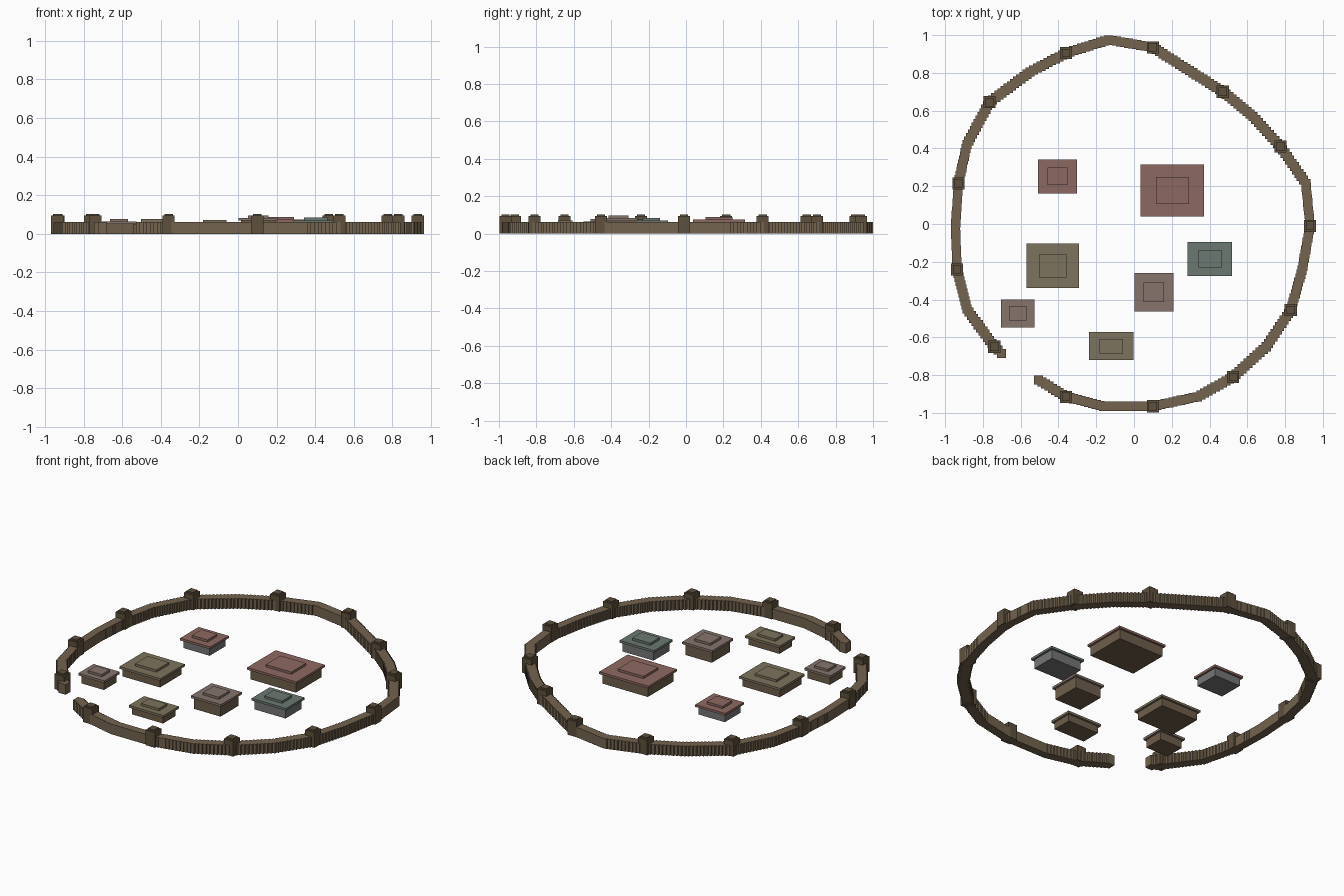
import bpy, bmesh
from mathutils import Vector, Matrix

if "Cube" in bpy.data.objects:
    bpy.data.objects.remove(bpy.data.objects["Cube"])


def material(name, rgb):
    m = bpy.data.materials.new(name)
    m.diffuse_color = (*[c ** 2.2 for c in rgb], 1)
    m.use_nodes = True
    m.node_tree.nodes["Principled BSDF"].inputs["Base Color"].default_value = m.diffuse_color
    return m


def add_box(bm, x, y, z0, z1, w, d):
    mat = Matrix.Translation((x, y, (z0 + z1) / 2)) @ Matrix.Diagonal((w, d, z1 - z0, 1))
    bmesh.ops.create_cube(bm, size=1, matrix=mat)


def boxes(name, specs, mat):
    bm = bmesh.new()
    for s in specs:
        add_box(bm, *s)
    me = bpy.data.meshes.new(name)
    bm.to_mesh(me)
    bm.free()
    me.materials.append(mat)
    ob = bpy.data.objects.new(name, me)
    bpy.context.collection.objects.link(ob)
    return ob


wood = material("palisade_wood", (0.45, 0.39, 0.31))
dark = material("tower_wood", (0.37, 0.32, 0.25))
timber = material("timber_walls", (0.43, 0.37, 0.30))
stone = material("stone_walls", (0.46, 0.46, 0.46))
red = material("red_roof", (0.55, 0.41, 0.38))
olive = material("olive_roof", (0.49, 0.45, 0.365))
green = material("green_roof", (0.42, 0.47, 0.44))
mauve = material("mauve_roof", (0.52, 0.45, 0.42))

# Palisade path, gate end to gate end; third value marks a tower
path = [(-.505, -.825, 0), (-.36, -.915, 1), (-.16, -.965, 0), (.10, -.965, 1),
        (.335, -.915, 0), (.525, -.81, 1), (.70, -.65, 0), (.83, -.455, 1),
        (.89, -.245, 0), (.932, -.01, 1), (.91, .215, 0), (.775, .41, 1),
        (.63, .57, 0), (.47, .70, 1), (.10, .935, 1), (-.135, .975, 0),
        (-.36, .905, 1), (-.55, .805, 0), (-.765, .645, 1), (-.885, .42, 0),
        (-.93, .215, 1), (-.945, -.015, 0), (-.937, -.24, 1), (-.885, -.45, 0),
        (-.74, -.65, 1), (-.702, -.685, 0)]

# Palisade of closely spaced square posts
posts = []
for a, b in zip(path, path[1:]):
    p, q = Vector(a[:2]), Vector(b[:2])
    n = max(1, round((q - p).length / 0.021))
    for i in range(n):
        c = p.lerp(q, i / n)
        posts.append((c.x, c.y, 0, .062, .048, .048))
posts.append((*path[-1][:2], 0, .062, .048, .048))
boxes("palisade_wall", posts, wood)

# Watch towers with small caps
towers = [p[:2] for p in path if p[2]]
boxes("watch_towers", [(x, y, 0, .094, .064, .064) for x, y in towers], dark)
boxes("tower_caps", [(x, y, .094, .103, .044, .044) for x, y in towers], dark)

# Houses: centre, roof size, total height, wall and roof materials
houses = [
    ("north_west_house", -.405, .252, .205, .18, .076, stone, red),
    ("great_hall", .203, .177, .335, .277, .088, timber, red),
    ("west_house", -.43, -.222, .28, .236, .076, timber, olive),
    ("east_house", .402, -.185, .235, .178, .084, stone, green),
    ("centre_house", .105, -.361, .206, .202, .096, timber, mauve),
    ("gate_house", -.616, -.473, .178, .148, .078, timber, mauve),
    ("south_house", -.121, -.646, .237, .148, .071, timber, olive),
]
for name, x, y, w, d, h, wall, roof in houses:
    boxes(name + "_walls", [(x, y, 0, h - .028, w - .025, d - .025)], wall)
    boxes(name + "_roof", [(x, y, h - .028, h - .014, w, d)], roof)
    boxes(name + "_roof_ridge", [(x, y, h - .014, h, w * .52, d * .52)], roof)
